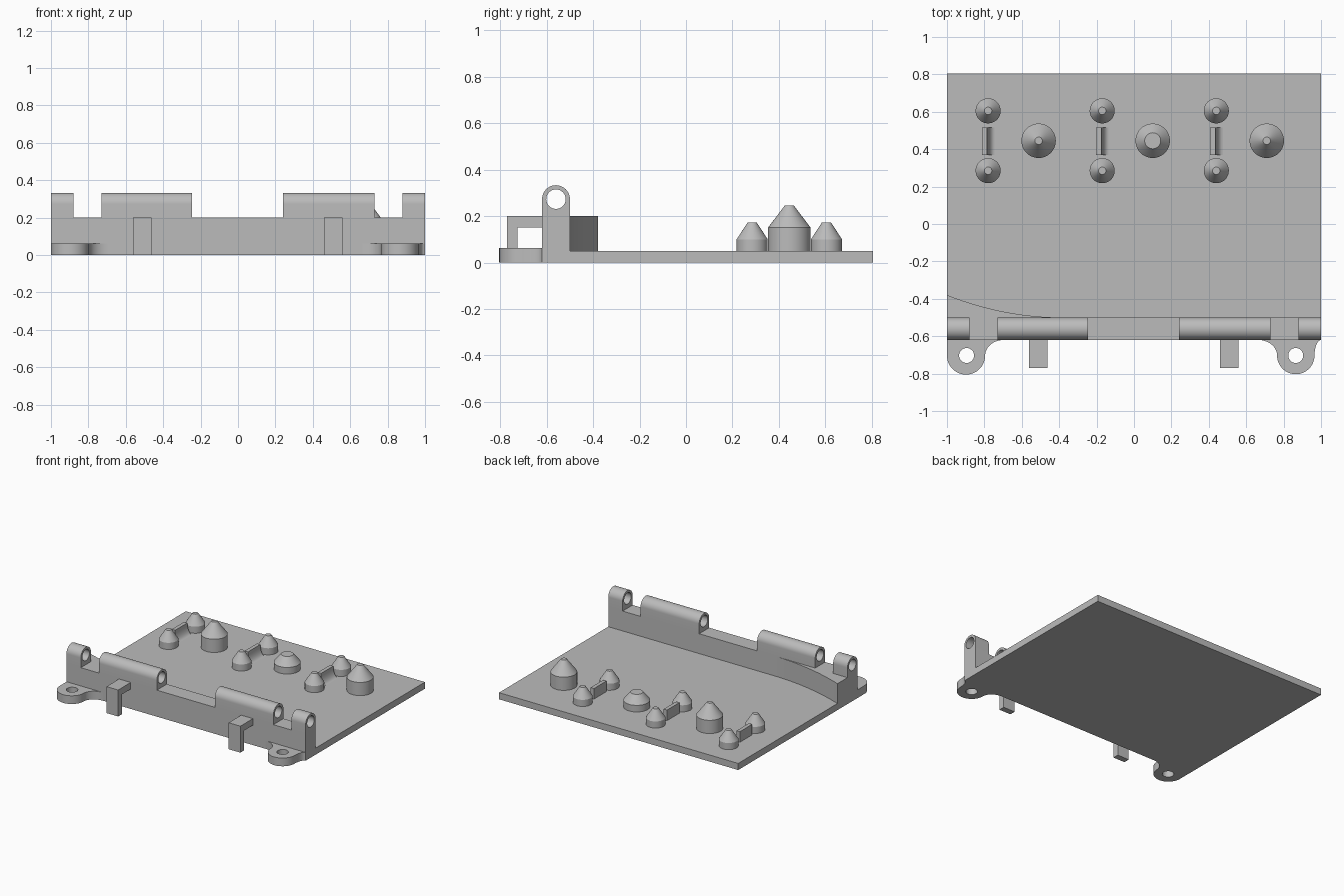
import bpy, bmesh, math
from mathutils import Matrix

if "Cube" in bpy.data.objects:
    bpy.data.objects.remove(bpy.data.objects["Cube"])

grey = bpy.data.materials.new("plain grey")
grey.diffuse_color = (0.5, 0.5, 0.5, 1)
grey.use_nodes = True
grey.node_tree.nodes["Principled BSDF"].inputs["Base Color"].default_value = grey.diffuse_color


def arc(cx, cy, r, a0, a1, n=16, ry=None):
    ry = ry or r
    angles = [math.radians(a0 + (a1 - a0) * i / n) for i in range(n + 1)]
    return [(cx + r * math.cos(a), cy + ry * math.sin(a)) for a in angles]


def finish(name, mesh, smooth=True):
    bm = bmesh.new()
    bm.from_mesh(mesh)
    bmesh.ops.remove_doubles(bm, verts=bm.verts, dist=1e-5)
    bmesh.ops.recalc_face_normals(bm, faces=bm.faces)
    bm.to_mesh(mesh)
    bm.free()
    mesh.materials.clear()
    mesh.materials.append(grey)
    ob = bpy.data.objects.new(name, mesh)
    bpy.context.collection.objects.link(ob)
    if smooth:
        bpy.ops.object.select_all(action='DESELECT')
        ob.select_set(True)
        bpy.context.view_layer.objects.active = ob
        bpy.ops.object.shade_smooth_by_angle(angle=math.radians(30))
    return ob


def extrude(name, loops, lo, hi, axis='Z'):
    """Extrude an outline (plus hole loops) along z, along x from a (y, z)
    profile, or along y from an (x, z) profile."""
    cu = bpy.data.curves.new(name + "_outline", 'CURVE')
    cu.dimensions = '2D'
    cu.fill_mode = 'BOTH'
    cu.extrude = (hi - lo) / 2
    for pts in loops:
        sp = cu.splines.new('POLY')
        sp.points.add(len(pts) - 1)
        for p, (a, b) in zip(sp.points, pts):
            p.co = (a, b, 0, 1)
        sp.use_cyclic_u = True
    tmp = bpy.data.objects.new("outline_helper", cu)
    bpy.context.collection.objects.link(tmp)
    dg = bpy.context.evaluated_depsgraph_get()
    mesh = bpy.data.meshes.new_from_object(tmp.evaluated_get(dg))
    bpy.data.objects.remove(tmp)
    m = {'Z': Matrix.Identity(4),
         'X': Matrix(((0, 0, 1, 0), (1, 0, 0, 0), (0, 1, 0, 0), (0, 0, 0, 1))),
         'Y': Matrix(((1, 0, 0, 0), (0, 0, 1, 0), (0, 1, 0, 0), (0, 0, 0, 1)))}[axis]
    mesh.transform(m @ Matrix.Translation((0, 0, (lo + hi) / 2)))
    return finish(name, mesh)


def rect(a0, b0, a1, b1):
    return [(a0, b0), (a1, b0), (a1, b1), (a0, b1)]


def peg(name, x, y, r, shoulder, top, tip):
    """Cylinder with a truncated cone on top, standing on the plate."""
    bm = bmesh.new()
    n = 40
    rings = []
    for rad, z in ((r, 0.045), (r, shoulder), (tip, top)):
        rings.append([bm.verts.new((x + rad * math.cos(2 * math.pi * i / n),
                                    y + rad * math.sin(2 * math.pi * i / n), z))
                      for i in range(n)])
    for lower, upper in zip(rings, rings[1:]):
        for i in range(n):
            j = (i + 1) % n
            bm.faces.new((lower[i], lower[j], upper[j], upper[i]))
    bm.faces.new(rings[0][::-1])
    bm.faces.new(rings[-1])
    mesh = bpy.data.meshes.new(name)
    bm.to_mesh(mesh)
    bm.free()
    finish(name, mesh)


# Base plate and front wall
extrude("base_plate", [rect(-1, -0.5, 1, 0.805)], 0, 0.05)
extrude("front_wall", [rect(-1, -0.62, 1, -0.5)], 0, 0.2)

# Curved thickening behind the left end of the wall
curve = [(-1 + 0.62 * i / 20, -0.5 + 0.12 * (1 - i / 20) ** 2) for i in range(21)]
extrude("wall_thickening", [[(-1, -0.5)] + curve[::-1]], 0.05, 0.2)

# Hinge barrels with a through hole
AY, AZ = -0.56, 0.273
barrel = [(-0.62, 0.2), (-0.5, 0.2)] + arc(AY, AZ, 0.06, 0, 180, 24)
bore = arc(AY, AZ, 0.042, 0, 360, 32)[:-1]
for i, (x0, x1) in enumerate(((-1, -0.88), (-0.73, -0.245), (0.24, 0.73), (0.88, 1))):
    extrude(f"hinge_barrel_{i + 1}", [barrel, bore], x0, x1, 'X')

# Screw ears with filleted roots
left_ear = ([(-1, -0.62)] + arc(-0.898, -0.703, 0.102, 180, 360, 32)
            + arc(-0.696, -0.703, 0.1, 180, 90, 10, 0.083))
right_ear = (arc(0.665, -0.703, 0.1, 90, 0, 10, 0.083)
             + arc(0.865, -0.703, 0.1, 180, 360, 32)
             + arc(1.0, -0.703, 0.035, 180, 90, 8, 0.083))
for name, outline, x in (("left_ear", left_ear, -0.895), ("right_ear", right_ear, 0.865)):
    hole = arc(x, -0.703, 0.04, 0, 360, 32)[:-1]
    extrude(name, [outline, hole], 0, 0.062)

# L-shaped hooks on the front of the wall
hook = [(-0.62, 0.2), (-0.77, 0.2), (-0.77, 0), (-0.725, 0), (-0.725, 0.15), (-0.62, 0.15)]
for name, x in (("left_hook", -0.512), ("right_hook", 0.51)):
    extrude(name, [hook], x - 0.049, x + 0.049, 'X')

# Locating stations: two small pegs, a rib with a curved foot, one large peg
for i, x in enumerate((-0.78, -0.17, 0.44)):
    for side, y in (("back", 0.605), ("front", 0.285)):
        peg(f"small_peg_{side}_{i + 1}", x, y, 0.067, 0.1, 0.172, 0.02)
    foot = arc(x + 0.035, 0.13, 0.04, 180, 270, 8, 0.08)
    extrude(f"rib_{i + 1}", [[(x - 0.033, 0.05), (x - 0.033, 0.13)] + foot], 0.37, 0.517, 'Y')
    shoulder, top, tip = (0.1, 0.16, 0.043) if i == 1 else (0.15, 0.245, 0.02)
    peg(f"large_peg_{i + 1}", x + 0.27, 0.445, 0.092, shoulder, top, tip)
